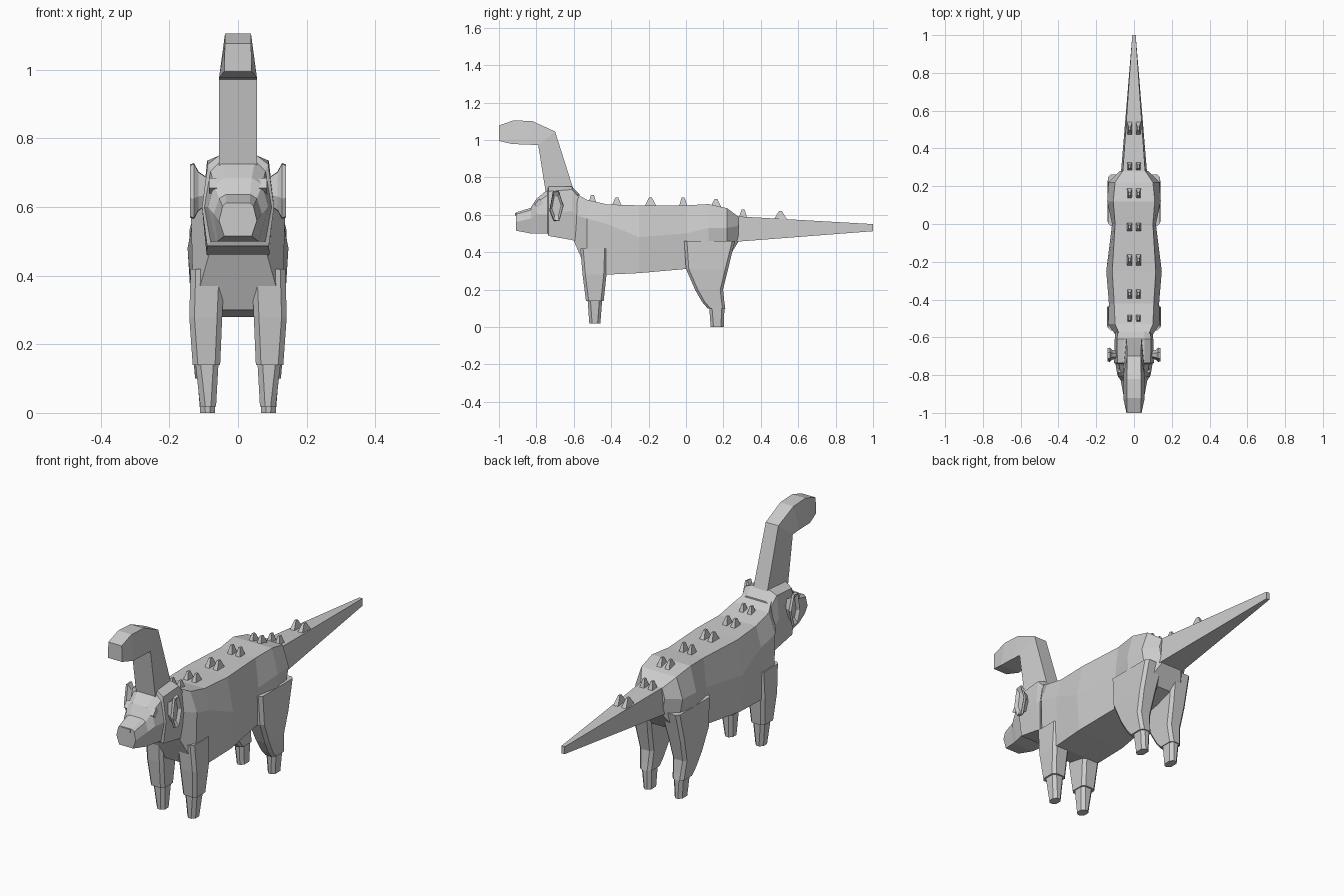
import bpy
import bmesh

cube = bpy.data.objects.get("Cube")
if cube:
    bpy.data.objects.remove(cube, do_unlink=True)

# One plain grey for the whole animal
grey = bpy.data.materials.new("plain_grey")
grey.use_nodes = True
grey.diffuse_color = (0.6, 0.6, 0.6, 1)
grey.node_tree.nodes["Principled BSDF"].inputs["Base Color"].default_value = (0.6, 0.6, 0.6, 1)


def loft(name, rings, mirror=False):
    """Skin a list of equal-length rings, cap both ends, optionally mirror in x."""
    bm = bmesh.new()
    loops = [[bm.verts.new(p) for p in ring] for ring in rings]
    n = len(loops[0])
    for a, b in zip(loops, loops[1:]):
        for i in range(n):
            j = (i + 1) % n
            bm.faces.new((a[i], a[j], b[j], b[i]))
    bm.faces.new(loops[0])
    bm.faces.new(loops[-1])
    bmesh.ops.recalc_face_normals(bm, faces=bm.faces)
    mesh = bpy.data.meshes.new(name)
    bm.to_mesh(mesh)
    bm.free()
    mesh.materials.append(grey)
    obj = bpy.data.objects.new(name, mesh)
    bpy.context.collection.objects.link(obj)
    if mirror:
        obj.modifiers.new("Mirror", 'MIRROR').use_mirror_objects = False \
            if hasattr(bpy.types.MirrorModifier, "use_mirror_objects") else None
    return obj


def section(y, *half):
    """Symmetric cross-section at y from (x, z) points of the left half."""
    return [(x, y, z) for x, z in half] + [(-x, y, z) for x, z in reversed(half)]


def leg_ring(z, x0, x1, y0, y1, c=0.015):
    """Chamfered rectangle at height z."""
    return [(x0 + c, y0, z), (x1 - c, y0, z), (x1, y0 + c, z), (x1, y1 - c, z),
            (x1 - c, y1, z), (x0 + c, y1, z), (x0, y1 - c, z), (x0, y0 + c, z)]


def slab_ring(wt, yt, zt, wb, yb, zb):
    """Four-sided ring with a narrow top/back edge and a wide bottom/front edge."""
    return [(wt, yt, zt), (wb, yb, zb), (-wb, yb, zb), (-wt, yt, zt)]


# Body
loft("body", [
    section(-0.60, (0.07, 0.72), (0.09, 0.60), (0.085, 0.46)),
    section(-0.53, (0.10, 0.68), (0.137, 0.58), (0.13, 0.30)),
    section(-0.42, (0.105, 0.655), (0.133, 0.55), (0.13, 0.28)),
    section(-0.25, (0.115, 0.65), (0.147, 0.48), (0.135, 0.288)),
    section(0.00, (0.10, 0.65), (0.116, 0.50), (0.112, 0.31)),
    section(0.12, (0.11, 0.657), (0.142, 0.53), (0.13, 0.33)),
    section(0.22, (0.10, 0.635), (0.135, 0.53), (0.105, 0.36)),
    section(0.28, (0.06, 0.59), (0.075, 0.54), (0.06, 0.455)),
])

# Tail
loft("tail", [
    section(0.26, (0.06, 0.592), (0.07, 0.455)),
    section(1.00, (0.009, 0.55), (0.009, 0.512)),
])

# Lower head with collar, brow and snout
loft("lower_head", [
    section(-0.57, (0.055, 0.71), (0.085, 0.69), (0.10, 0.58), (0.085, 0.45)),
    section(-0.61, (0.055, 0.75), (0.09, 0.735), (0.102, 0.62), (0.092, 0.465)),
    section(-0.735, (0.055, 0.75), (0.088, 0.725), (0.105, 0.60), (0.09, 0.487)),
    section(-0.74, (0.05, 0.735), (0.08, 0.705), (0.098, 0.60), (0.08, 0.50)),
    section(-0.80, (0.04, 0.685), (0.07, 0.665), (0.088, 0.60), (0.065, 0.50)),
    section(-0.83, (0.035, 0.637), (0.055, 0.625), (0.07, 0.58), (0.06, 0.50)),
    section(-0.91, (0.035, 0.612), (0.045, 0.602), (0.055, 0.56), (0.04, 0.515)),
])

# Nose plate
loft("nose", [section(y, (0.025, 0.610), (0.025, 0.592)) for y in (-0.906, -0.914)])


def outline(x, pts, scale=1.0, centre=(-0.692, 0.645)):
    """Ring in the side plane at x, scaled about a centre."""
    cy, cz = centre
    return [(x, cy + (y - cy) * scale, cz + (z - cz) * scale) for y, z in pts]


# Ears with a sunken inner face, and diamond eyes
ear = [(-0.73, 0.625), (-0.712, 0.725), (-0.68, 0.728),
       (-0.655, 0.65), (-0.678, 0.565), (-0.708, 0.568)]
diamond = [(-0.81, 0.655), (-0.785, 0.685), (-0.765, 0.665), (-0.79, 0.64)]
parts = [
    loft("ears", [outline(0.085, ear, 0.45), outline(0.115, ear, 0.7), outline(0.128, ear),
                  outline(0.14, ear, 0.95), outline(0.125, ear, 0.65)]),
    loft("eyes", [outline(0.06, diamond), outline(0.084, diamond)]),
]

# Upright neck and upper head
loft("neck_and_upper_head", [
    slab_ring(0.04, -0.60, 0.73, 0.055, -0.75, 0.72),
    slab_ring(0.036, -0.70, 1.045, 0.055, -0.79, 0.972),
    slab_ring(0.038, -0.82, 1.10, 0.055, -0.84, 0.975),
    slab_ring(0.038, -0.92, 1.105, 0.055, -0.93, 0.978),
    slab_ring(0.038, -1.00, 1.077, 0.04, -1.00, 0.995),
])

# Legs: fleshy upper part, then a thinner stepped-in foot
parts += [
    loft("front_legs", [
        leg_ring(0.42, 0.04, 0.138, -0.565, -0.42),
        leg_ring(0.28, 0.046, 0.142, -0.553, -0.425),
        leg_ring(0.14, 0.052, 0.132, -0.535, -0.44)]),
    loft("front_feet", [
        leg_ring(0.16, 0.056, 0.126, -0.527, -0.447),
        leg_ring(0.018, 0.064, 0.11, -0.517, -0.458)]),
    loft("hind_legs", [
        leg_ring(0.46, 0.03, 0.138, -0.01, 0.262),
        leg_ring(0.31, 0.046, 0.140, 0.00, 0.225),
        leg_ring(0.20, 0.054, 0.134, 0.048, 0.198),
        leg_ring(0.135, 0.058, 0.128, 0.085, 0.205),
        leg_ring(0.10, 0.06, 0.125, 0.115, 0.21)]),
    loft("hind_feet", [
        leg_ring(0.12, 0.063, 0.12, 0.123, 0.206),
        leg_ring(0.0, 0.067, 0.11, 0.132, 0.202)]),
]

# Paired back spikes: (y, base height, half length)
for i, (y, z, h) in enumerate([(-0.50, 0.66, 0.024), (-0.37, 0.645, 0.032), (-0.19, 0.645, 0.037),
                               (-0.015, 0.645, 0.026), (0.16, 0.637, 0.035),
                               (0.305, 0.582, 0.026), (0.505, 0.573, 0.043)]):
    def spike_ring(dz, w, l):
        return [(0.023 + sx * w, y + sy * l, z + dz)
                for sx, sy in ((-1, -1), (1, -1), (1, 1), (-1, 1))]
    parts.append(loft(f"spike_pair_{i + 1}",
                      [spike_ring(-0.01, 0.016, h), spike_ring(0.046, 0.005, 0.008)]))

# Mirror the paired parts to the other side
for obj in parts:
    obj.modifiers.new("Mirror", 'MIRROR').use_axis[0] = True
